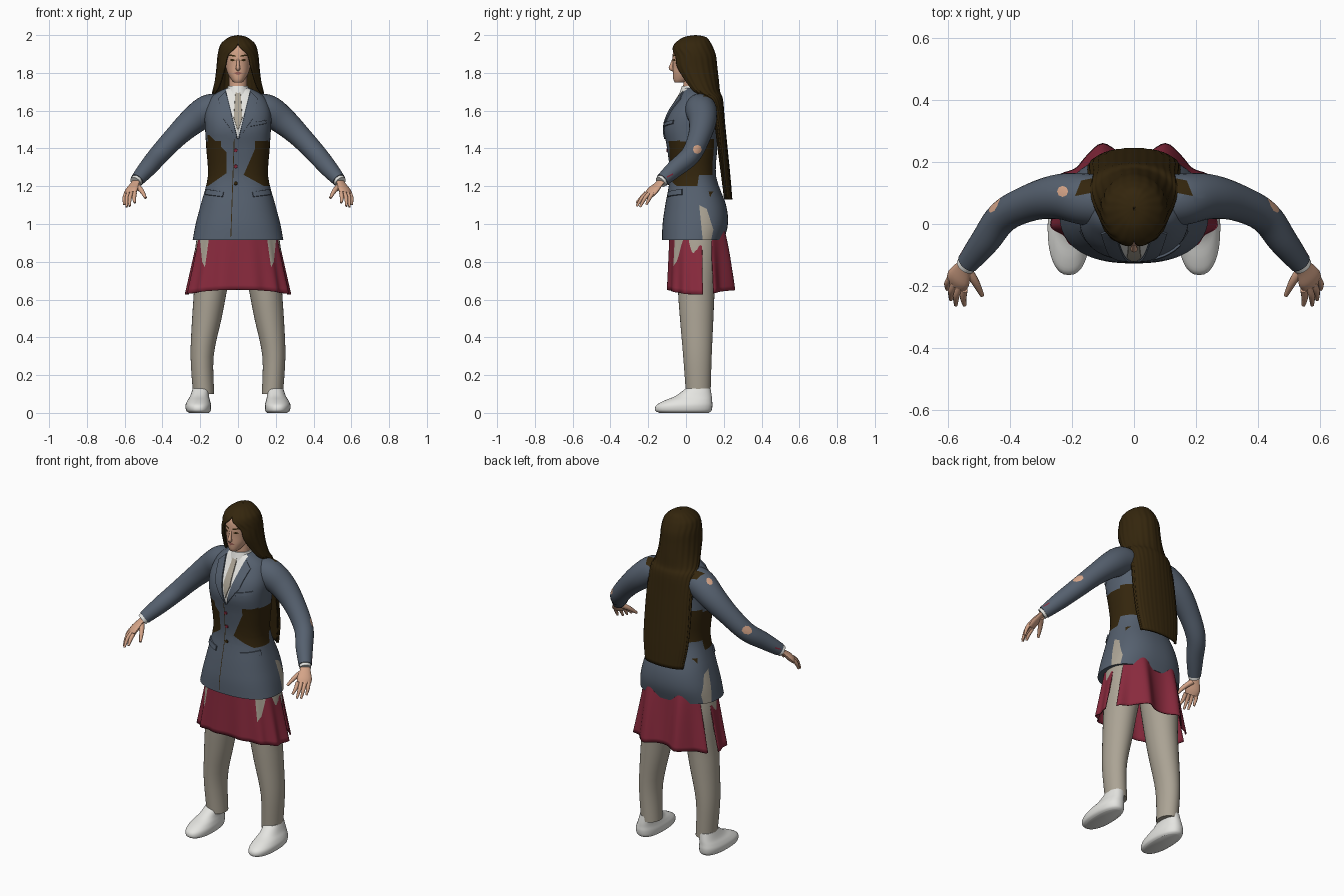
import bpy, bmesh
from math import sin, cos, pi, radians, exp, copysign
from mathutils import Vector

if "Cube" in bpy.data.objects:
    bpy.data.objects.remove(bpy.data.objects["Cube"])


def material(name, *rgb):
    m = bpy.data.materials.new(name)
    m.use_nodes = True
    m.diffuse_color = (*rgb, 1)
    m.node_tree.nodes["Principled BSDF"].inputs["Base Color"].default_value = (*rgb, 1)
    return m


SLATE = material("slate_cloth", .092, .118, .158)
BROWN = material("dark_brown", .034, .019, .004)
CRIMSON = material("crimson_cloth", .25, .023, .047)
BEIGE = material("beige_cloth", .41, .37, .30)
WHITE = material("white", .78, .78, .75)
SKIN = material("skin", .66, .37, .245)
LIPS = material("lips", .36, .13, .10)
parts = []


def smooth_rows(rows, k=4):
    """Catmull-Rom interpolation of rows of numbers."""
    out = []
    for i in range(len(rows) - 1):
        quad = [rows[min(max(i + j, 0), len(rows) - 1)] for j in (-1, 0, 1, 2)]
        for step in range(k):
            t = step / k
            out.append([b + .5 * t * (c - a + t * (2*a - 5*b + 4*c - d + t * (3*(b - c) + d - a)))
                        for a, b, c, d in zip(*quad)])
    return out + [list(rows[-1])]


def skin(name, rings, mat, closed=True):
    """Join rings of points into one surface; closed rings also get end caps."""
    bm = bmesh.new()
    loops = [[bm.verts.new(p) for p in ring] for ring in rings]
    n = len(loops[0])
    for a, b in zip(loops, loops[1:]):
        for i in range(n if closed else n - 1):
            j = (i + 1) % n
            bm.faces.new((a[i], a[j], b[j], b[i]))
    if closed:
        bm.faces.new(loops[0])
        bm.faces.new(loops[-1])
    bmesh.ops.remove_doubles(bm, verts=bm.verts[:], dist=.0001)
    bmesh.ops.recalc_face_normals(bm, faces=bm.faces[:])
    me = bpy.data.meshes.new(name)
    bm.to_mesh(me)
    bm.free()
    me.materials.append(mat)
    ob = bpy.data.objects.new(name, me)
    bpy.context.collection.objects.link(ob)
    parts.append(ob)
    return ob


def oval(a, power):
    return [copysign(abs(f(a)) ** (2 / power), f(a)) for f in (cos, sin)]


def loft(name, rows, mat, n=32, power=2.0, side=1):
    """Stack of level ovals; each row is z, centre x, half width, front y, back y."""
    rings = []
    for z, cx, rx, y0, y1 in smooth_rows(rows):
        pts = [oval(2 * pi * i / n, power) for i in range(n)]
        rings.append([(side * cx + rx * u, (y0 + y1) / 2 + (y1 - y0) / 2 * v, z) for u, v in pts])
    return skin(name, rings, mat)


def tube(name, rows, mat, side=1, n=16, flat=1.0, across=(1, 1, 0), k=4):
    """Limb along a path; each row is x, y, z, radius."""
    rows = smooth_rows(rows, k)
    path = [Vector((side * r[0], r[1], r[2])) for r in rows]
    ref = Vector((side * across[0], across[1], across[2]))
    rings = []
    for i, (p, r) in enumerate(zip(path, rows)):
        t = (path[min(i + 1, len(path) - 1)] - path[max(i - 1, 0)]).normalized()
        u = (ref - t * ref.dot(t)).normalized()
        w = t.cross(u)
        rings.append([p + r[3] * (u * cos(a) + w * flat * sin(a))
                      for a in (2 * pi * j / n for j in range(n))])
    return skin(name, rings, mat)


VIEWS = {"front": (0, 2, (0, -1, 0)), "back": (0, 2, (0, 1, 0)), "left": (1, 2, (1, 0, 0)),
         "right": (1, 2, (-1, 0, 0)), "top": (0, 1, (0, 0, 1))}


def paint(ob, view, poly, mat=None, lift=0.0):
    """Cut a convex outline into the faces turned to a side, then colour, raise or (no mat) remove them."""
    iu, iv, d = VIEWS[view]
    d = Vector(d)
    us, vs = zip(*poly)
    bm = bmesh.new()
    bm.from_mesh(ob.data)
    bm.normal_update()

    def near(f):
        if f.normal.dot(d) < .35:
            return False
        fu = [v.co[iu] for v in f.verts]
        fv = [v.co[iv] for v in f.verts]
        return max(fu) > min(us) and min(fu) < max(us) and max(fv) > min(vs) and min(fv) < max(vs)

    mid = Vector((0, 0, 0))
    mid[iu], mid[iv] = sum(us) / len(us), sum(vs) / len(vs)
    planes = []
    for a, b in zip(poly, poly[1:] + poly[:1]):
        p, nrm = Vector((0, 0, 0)), Vector((0, 0, 0))
        p[iu], p[iv] = a
        nrm[iu], nrm[iv] = b[1] - a[1], a[0] - b[0]
        if (mid - p).dot(nrm) > 0:
            nrm.negate()
        planes.append((p, nrm.normalized()))
    for p, nrm in planes:
        faces = [f for f in bm.faces if near(f)]
        geom = faces + list({e for f in faces for e in f.edges}) + list({v for f in faces for v in f.verts})
        bmesh.ops.bisect_plane(bm, geom=geom, dist=.00001, plane_co=p, plane_no=nrm)
    bm.normal_update()
    inside = [f for f in bm.faces if near(f)
              and all((f.calc_center_median() - p).dot(nrm) < .00001 for p, nrm in planes)]
    if mat is None:
        bmesh.ops.delete(bm, geom=inside, context="FACES")
    else:
        if mat.name not in ob.data.materials:
            ob.data.materials.append(mat)
        for f in inside:
            f.material_index = ob.data.materials.find(mat.name)
        if lift and inside:
            bmesh.ops.inset_region(bm, faces=inside, thickness=.001, depth=lift, use_even_offset=False)
    bm.to_mesh(ob.data)
    bm.free()


def disc(u, v, r):
    return [(u + r * cos(i * pi / 4), v + r * sin(i * pi / 4)) for i in range(8)]


def flip(poly, s):
    return [(s * u, v) for u, v in poly]


# Head, neck and shirt collar
head = loft("head", [(1.75, 0, .022, -.06, -.01), (1.765, 0, .036, -.067, .03), (1.8, 0, .056, -.07, .08),
                     (1.84, 0, .066, -.07, .12), (1.89, 0, .072, -.071, .13), (1.94, 0, .07, -.06, .13),
                     (1.98, 0, .035, -.01, .09)], SKIN, power=2.2)
loft("neck", [(1.62, 0, .055, -.01, .11), (1.72, 0, .048, -.015, .09), (1.8, 0, .05, -.01, .1)], SKIN)
loft("shirt_collar", [(1.65, 0, .085, -.05, .12), (1.69, 0, .068, -.035, .11), (1.73, 0, .054, -.022, .1)], WHITE)
tube("nose", [(0, -.066, 1.875, .006), (0, -.077, 1.84, .009), (0, -.079, 1.825, .012), (0, -.068, 1.815, .008)],
     SKIN, across=(1, 0, 0))
paint(head, "front", [(-.024, 1.798), (-.008, 1.805), (.008, 1.805), (.024, 1.798), (0, 1.789)], LIPS)
for s in (1, -1):
    paint(head, "front", flip([(.014, 1.867), (.03, 1.875), (.046, 1.868), (.03, 1.861)], s), BROWN)
    paint(head, "front", flip([(.012, 1.885), (.05, 1.891), (.04, 1.898), (.012, 1.892)], s), BROWN)

# Long hair: arcs open towards the face (z, half width, centre y, back radius, front radius, opening angle)
hair_rows = [(2.0, .002, .05, .002, .002, 180), (1.99, .045, .05, .055, .06, 180), (1.96, .085, .045, .085, .1, 180),
             (1.93, .1, .045, .1, .118, 170), (1.89, .108, .045, .113, .12, 148), (1.83, .113, .045, .12, .12, 140),
             (1.76, .122, .055, .118, .09, 132), (1.7, .135, .08, .1, .07, 122), (1.66, .142, .12, .075, .04, 105),
             (1.55, .147, .15, .055, .03, 95), (1.4, .15, .17, .05, .03, 95), (1.25, .145, .19, .045, .03, 95),
             (1.13, .125, .205, .04, .03, 95)]
arcs = []
for z, w, c, back, front, opening in smooth_rows(hair_rows):
    arc = []
    for i in range(-40, 41):
        a = radians(min(opening, 180)) * i / 40
        r = 1 + .012 * sin(abs(i) * 1.3) * (abs(i) < 38)
        arc.append((r * w * sin(a), c + r * cos(a) * (back if cos(a) > 0 else front), z))
    arcs.append(arc)
hair = skin("long_hair", arcs, BROWN, closed=False)

# Jacket body with shirt front, lapels, tie, pockets and buttons
jacket = loft("jacket", [(.915, 0, .24, -.127, .2), (1.0, 0, .224, -.124, .222), (1.1, 0, .198, -.11, .212),
                         (1.25, 0, .16, -.086, .16), (1.4, 0, .168, -.1, .165), (1.5, 0, .174, -.117, .165),
                         (1.58, 0, .176, -.098, .165), (1.65, 0, .155, -.055, .15), (1.69, 0, .12, -.03, .13),
                         (1.72, 0, .062, -.012, .11)], SLATE, n=64, power=2.4)
paint(jacket, "front", [(-.068, 1.725), (0, 1.45), (.068, 1.725)], WHITE)
paint(jacket, "front", [(-.014, 1.7), (.014, 1.7), (.023, 1.56), (0, 1.49), (-.023, 1.56)], BEIGE, .005)
for s in (1, -1):
    side = "left" if s > 0 else "right"
    paint(jacket, "front", flip([(.064, 1.7), (.003, 1.45), (.08, 1.56), (.105, 1.66)], s), SLATE, .006)
    paint(jacket, "front", flip([(.075, 1.17), (.17, 1.185), (.178, 1.155), (.08, 1.143)], s), SLATE, .007)
    # Waistcoat showing through the jacket
    paint(jacket, side, [(-.1, 1.26), (-.1, 1.44), (.14, 1.43), (.14, 1.26)], BROWN)
    paint(jacket, side, [(-.04, 1.27), (.07, 1.27), (.06, 1.2), (-.02, 1.2)], BROWN)
    paint(jacket, "back", flip([(.1, 1.27), (.1, 1.45), (.2, 1.45), (.2, 1.27)], s), BROWN)
    paint(jacket, "top", flip([(.13, .15), (.18, .12), (.19, .09), (.12, .1)], s), BROWN)
    # Trousers showing at the hip
    paint(jacket, side, [(.07, 1.1), (.11, 1.08), (.145, .97), (.13, .9), (.09, .9)], BEIGE)
paint(jacket, "front", [(.03, 1.26), (.1, 1.42), (.2, 1.46), (.2, 1.2), (.14, 1.2)], BROWN)
paint(jacket, "front", [(-.06, 1.27), (-.06, 1.38), (-.15, 1.47), (-.2, 1.47), (-.2, 1.2), (-.16, 1.2)], BROWN)
paint(jacket, "front", [(.06, 1.515), (.06, 1.535), (.145, 1.55), (.145, 1.53)], SLATE, .007)
paint(jacket, "front", [(-.022, 1.45), (-.018, 1.45), (-.036, .93), (-.04, .93)], BROWN)
for z, mat in ((1.39, CRIMSON), (1.305, CRIMSON), (1.215, BROWN)):
    paint(jacket, "front", disc(-.012, z, .01), mat, .005)

# Pleated skirt with two large folds at the back
rings = []
for row in range(17):
    t = row / 16
    ring = []
    for i in range(120):
        a = 2 * pi * i / 120
        u, v = oval(a, 2.4)
        pleat = 1 + .03 * t * sin(13 * a)
        front, back = -.085 - .015 * t, .185 + .03 * t
        x = (.19 + .085 * t) * u * pleat
        y = (front + back) / 2 + (back - front) / 2 * v * pleat
        if v > 0:
            y += .055 * t ** .5 * exp(-((abs(x) - .1) / .05) ** 2)
        ring.append((x, y, 1.04 - t * (.4 - .012 * cos(a * 2 + pi))))
    rings.append(ring)
skirt = skin("skirt", rings, CRIMSON)
bm = bmesh.new()
bm.from_mesh(skirt.data)
bmesh.ops.delete(bm, geom=[f for f in bm.faces if len(f.verts) > 4], context="FACES_ONLY")
bm.to_mesh(skirt.data)
bm.free()
for s in (1, -1):
    paint(skirt, "front", flip([(.15, .95), (.205, .95), (.19, .8), (.175, .77)], s), BEIGE)
    paint(skirt, "left" if s > 0 else "right", [(.09, .6), (.085, .93), (.11, 1.02), (.135, .95), (.145, .6)])

# Limbs
for s in (1, -1):
    side = "left" if s > 0 else "right"
    arm = tube(side + "_sleeve", [(.09, .07, 1.61, .08), (.16, .08, 1.6, .083), (.24, .088, 1.545, .073),
                                  (.33, .07, 1.462, .06), (.42, .025, 1.365, .053), (.48, -.055, 1.295, .047),
                                  (.535, -.125, 1.232, .036)], SLATE, s, n=28, across=(0, 1, 0), k=5)
    paint(arm, side, disc(.06, 1.395, .024), SKIN)
    paint(arm, side, [(-.1, 1.245), (-.07, 1.26), (-.07, 1.268), (-.1, 1.253)], CRIMSON)
    paint(arm, "top", flip([(.12, .15), (.17, .14), (.19, .09), (.14, .1)], s), BROWN)
    if s < 0:
        paint(arm, "top", disc(-.23, .105, .018), SKIN)
    tube(side + "_shirt_cuff", [(.525, -.113, 1.243, .032), (.543, -.135, 1.222, .032)], WHITE, s)
    tube(side + "_palm", [(.53, -.12, 1.24, .026), (.549, -.145, 1.21, .03), (.565, -.175, 1.178, .041),
                          (.571, -.195, 1.157, .036)], SKIN, s, flat=.45)
    for finger, base, tip in (("index", (.546, -.212), (.546, -.262, 1.112)), ("middle", (.563, -.203), (.574, -.261, 1.094)),
                              ("ring", (.579, -.19), (.59, -.243, 1.09)), ("little", (.592, -.175), (.602, -.21, 1.102))):
        x, y = base
        tube(side + "_" + finger + "_finger", [(x, y, 1.165, .011), ((x + tip[0]) / 2 + .004, (y + tip[1]) / 2, 1.138, .0105),
                                               (*tip, .006)], SKIN, s, n=10)
    tube(side + "_thumb", [(.54, -.145, 1.205, .016), (.512, -.185, 1.178, .013), (.489, -.23, 1.138, .007)], SKIN, s, n=10)
    loft(side + "_trouser_leg", [(.1, .182, .056, 0, .13), (.3, .19, .061, -.015, .136), (.5, .165, .078, -.032, .145),
                                 (.64, .147, .087, -.042, .152), (.85, .125, .104, -.05, .17),
                                 (1.05, .1, .095, -.05, .165)], BEIGE, side=s)
    loft(side + "_shoe", [(0, .207, .052, -.14, .12), (.012, .209, .065, -.163, .135), (.04, .21, .068, -.158, .14),
                          (.065, .208, .06, -.115, .138), (.09, .203, .05, -.055, .136), (.13, .195, .044, 0, .13)],
         WHITE, side=s, power=2.3)

# Cloth thickness and smooth shading
for ob, thick in ((hair, .012), (skirt, .006)):
    mod = ob.modifiers.new("thickness", "SOLIDIFY")
    mod.thickness = thick
for ob in bpy.context.selected_objects:
    ob.select_set(False)
for ob in parts:
    ob.select_set(True)
    bpy.context.view_layer.objects.active = ob
bpy.ops.object.shade_smooth_by_angle(angle=radians(40))
